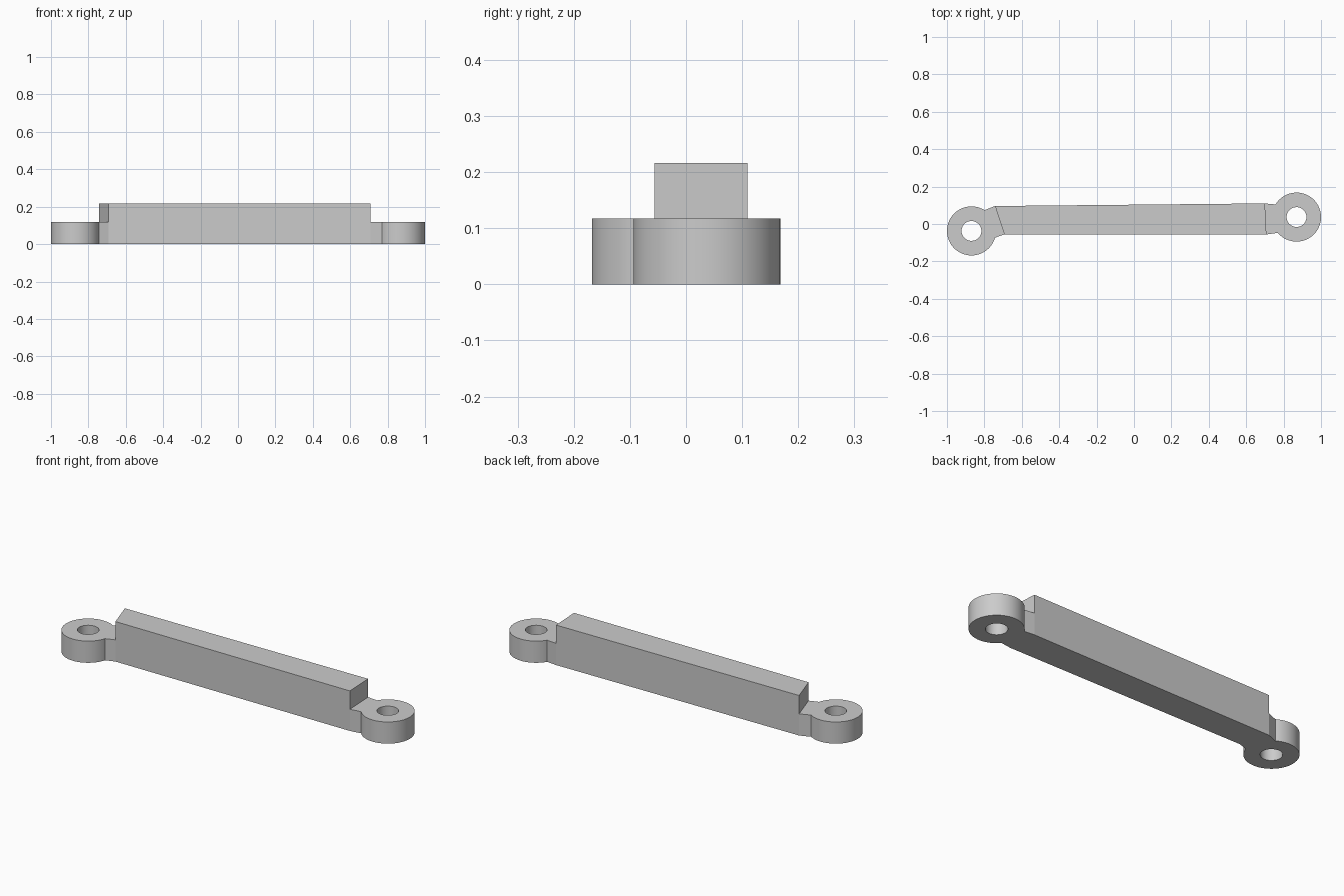
import bpy
from math import cos, sin, radians, pi

cube = bpy.data.objects.get("Cube")
if cube:
    bpy.data.objects.remove(cube, do_unlink=True)

LUG_HEIGHT, BAR_HEIGHT = 0.117, 0.216
LUG_RADIUS, HOLE_RADIUS = 0.131, 0.053

grey = bpy.data.materials.new("plain grey")
grey.use_nodes = True
grey.diffuse_color = (0.6, 0.6, 0.6, 1)
grey.node_tree.nodes["Principled BSDF"].inputs["Base Color"].default_value = grey.diffuse_color


def arc(center, radius, start, end, steps=64):
    """Points along an arc, angles in degrees."""
    angles = [radians(start + (end - start) * i / steps) for i in range(steps + 1)]
    return [(center[0] + radius * cos(a), center[1] + radius * sin(a)) for a in angles]


def plate(name, loops, height):
    """Solid plate from closed outlines; inner outlines become holes."""
    curve = bpy.data.curves.new(name, 'CURVE')
    curve.dimensions = '2D'
    curve.fill_mode = 'BOTH'
    curve.extrude = height / 2
    for loop in loops:
        spline = curve.splines.new('POLY')
        spline.points.add(len(loop) - 1)
        for point, (x, y) in zip(spline.points, loop):
            point.co = (x, y, 0, 1)
        spline.use_cyclic_u = True
    curve.materials.append(grey)
    obj = bpy.data.objects.new(name, curve)
    bpy.context.collection.objects.link(obj)
    obj.location.z = height / 2
    bpy.ops.object.select_all(action='DESELECT')
    obj.select_set(True)
    bpy.context.view_layer.objects.active = obj
    bpy.ops.object.convert(target='MESH')
    # Weld the caps to the walls so shading runs smoothly
    bpy.ops.object.mode_set(mode='EDIT')
    bpy.ops.mesh.select_all(action='SELECT')
    bpy.ops.mesh.remove_doubles(threshold=0.0001)
    bpy.ops.mesh.normals_make_consistent(inside=False)
    bpy.ops.object.mode_set(mode='OBJECT')
    bpy.ops.object.shade_smooth_by_angle(angle=pi / 9)


# Corners of the slightly tapered bar with slanted ends
right_back, right_front = (-0.743, 0.096), (-0.693, -0.056)
left_front, left_back = (0.708, -0.056), (0.70, 0.110)
plate("bar", [[right_back, right_front, left_front, left_back]], BAR_HEIGHT)

# Eyelet lugs: ring arc, neck back to the bar end, and a through hole
lugs = (
    ("right_lug", (-0.869, -0.037), (58, 344), [right_front, right_back]),
    ("left_lug", (0.869, 0.037), (-140, 149), [left_back, left_front]),
)
for name, center, (start, end), neck in lugs:
    outline = arc(center, LUG_RADIUS, start, end) + neck
    hole = arc(center, HOLE_RADIUS, 360, 0, 48)[:-1]
    plate(name, [outline, hole], LUG_HEIGHT)
